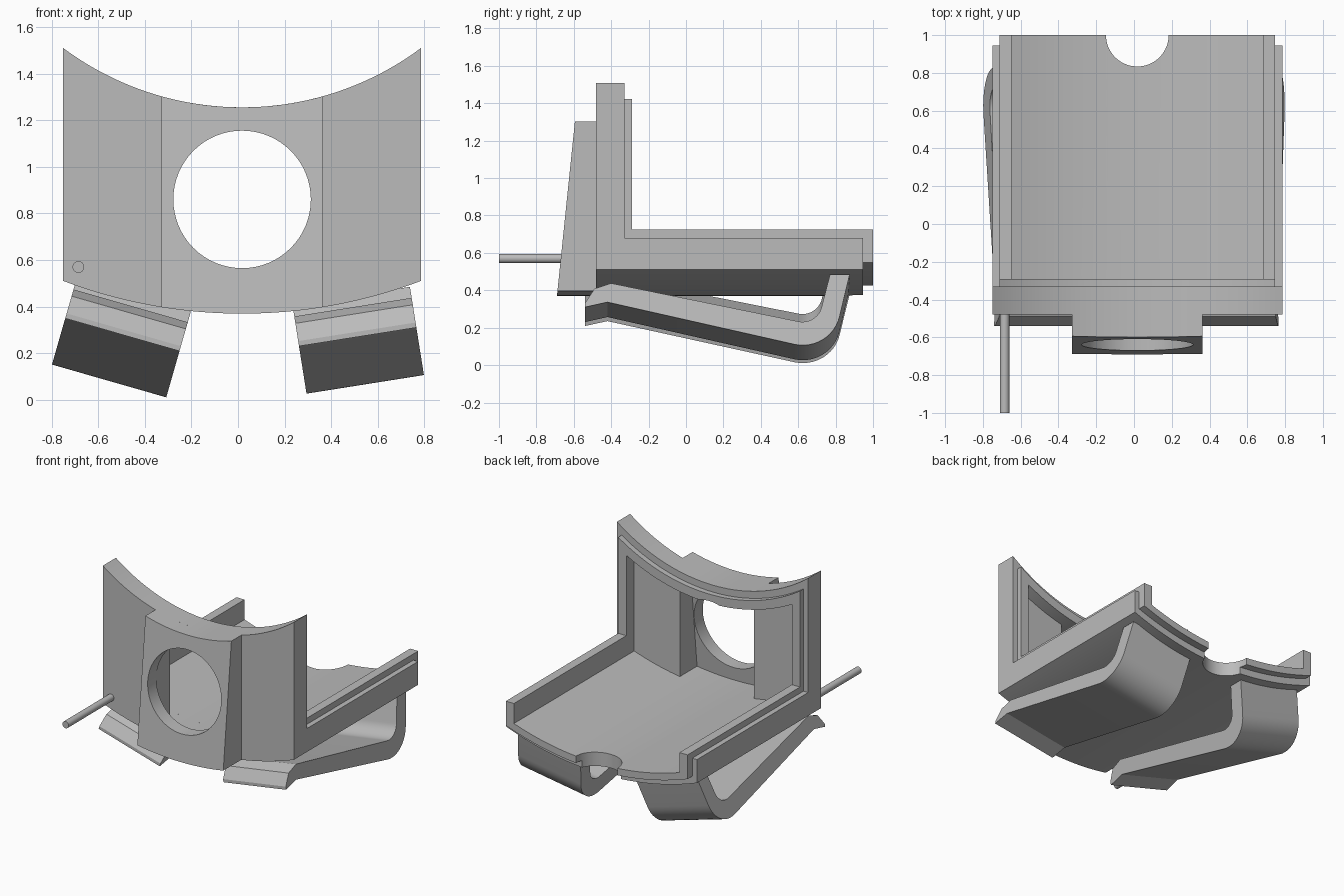
import bpy, bmesh, math
from mathutils import Vector, Matrix

if "Cube" in bpy.data.objects:
    bpy.data.objects.remove(bpy.data.objects["Cube"], do_unlink=True)

CX, CZ = 0.0175, 2.54          # shared centre of every curved surface

grey = bpy.data.materials.new("plain grey")
grey.use_nodes = True
grey.diffuse_color = (0.5, 0.5, 0.5, 1)
grey.node_tree.nodes["Principled BSDF"].inputs["Base Color"].default_value = (0.5, 0.5, 0.5, 1)


def make_object(name, bm):
    bmesh.ops.recalc_face_normals(bm, faces=bm.faces)
    mesh = bpy.data.meshes.new(name)
    bm.to_mesh(mesh)
    bm.free()
    mesh.materials.append(grey)
    ob = bpy.data.objects.new(name, mesh)
    bpy.context.collection.objects.link(ob)
    return ob


def prism(name, points, offset):
    """Extrude a closed 3D outline along an offset vector."""
    bm = bmesh.new()
    face = bm.faces.new([bm.verts.new(p) for p in points])
    ext = bmesh.ops.extrude_face_region(bm, geom=[face])
    verts = [g for g in ext["geom"] if isinstance(g, bmesh.types.BMVert)]
    bmesh.ops.translate(bm, verts=verts, vec=offset)
    return make_object(name, bm)


def curved_block(name, low_r, top_r, half, y0, y1, steps=40):
    """Block between two concentric arcs, cut off at x = CX +- half."""
    def arc(r):
        a = math.asin(half / r)
        angles = [a * (2 * i / steps - 1) for i in range(steps + 1)]
        return [(CX + r * math.sin(t), y0, CZ - r * math.cos(t)) for t in angles]
    return prism(name, arc(low_r) + arc(top_r)[::-1], (0, y1 - y0, 0))


def lean_front(ob, y0, slope):
    """Tilt the front face back as it rises."""
    front = min(v.co.y for v in ob.data.vertices)
    for v in ob.data.vertices:
        if v.co.y < front + 0.001:
            v.co.y = y0 + slope * (v.co.z - 0.37)


def cylinder(name, radius, centre, length, along_y=True):
    bm = bmesh.new()
    bmesh.ops.create_cone(bm, cap_ends=True, segments=64, radius1=radius,
                          radius2=radius, depth=length)
    if along_y:
        bmesh.ops.rotate(bm, verts=bm.verts, matrix=Matrix.Rotation(math.pi / 2, 3, 'X'))
    bmesh.ops.translate(bm, verts=bm.verts, vec=centre)
    return make_object(name, bm)


def cut_box(name, y0, z0):
    """Cutter that clears everything behind y0 and above z0."""
    pts = [(-2, y0, z0), (2, y0, z0), (2, y0, 3), (-2, y0, 3)]
    return prism(name, pts, (0, 3, 0))


def select_only(ob):
    bpy.ops.object.select_all(action='DESELECT')
    ob.select_set(True)
    bpy.context.view_layer.objects.active = ob


def cut(ob, cutters):
    select_only(ob)
    for c in cutters:
        mod = ob.modifiers.new("cut", 'BOOLEAN')
        mod.operation, mod.solver, mod.object = 'DIFFERENCE', 'EXACT', c
        bpy.ops.object.modifier_apply(modifier=mod.name)


# Main shell, inner lip and tapered front housing
shell = curved_block("outer_shell", 2.17, 1.285, 0.7675, -0.48, 0.945)
lip = curved_block("inner_lip", 2.12, 1.335, 0.73, -0.43, 1.0)
housing = curved_block("front_housing", 2.17, 1.285, 0.345, -0.69, -0.48)
lean_front(housing, -0.69, 0.103)

# Cutters
cavity = curved_block("cavity_cutter", 2.07, 1.40, 0.665, -0.38, 1.2)
recess = curved_block("recess_cutter", 2.07, 1.40, 0.298, -0.59, -0.3)
lean_front(recess, -0.59, 0.103)
window = cylinder("window_cutter", 0.295, (CX, -0.5, 0.86), 0.6)
notch = cylinder("notch_cutter", 0.166, (CX, 1.0, 0.5), 2, along_y=False)
shell_top = cut_box("shell_top_cutter", -0.33, 0.68)
lip_top = cut_box("lip_top_cutter", -0.29, 0.725)

cut(shell, [shell_top, cavity, recess, window, notch])
cut(lip, [lip_top, cavity, recess, window, notch])
cut(housing, [recess, window])
for c in (cavity, recess, window, notch, shell_top, lip_top):
    bpy.data.objects.remove(c, do_unlink=True)

# Side peg
peg = cylinder("front_peg", 0.025, (-0.685, -0.735, 0.57), 0.53)


def bend(prev, corner, nxt, size, steps=12):
    """Round a right-angled corner."""
    p = Vector(corner)
    d1 = (Vector(prev) - p).normalized()
    d2 = (Vector(nxt) - p).normalized()
    c = p + (d1 + d2) * size
    angles = [math.pi / 2 * i / steps for i in range(steps + 1)]
    return [tuple(c - size * (d2 * math.cos(a) + d1 * math.sin(a))) for a in angles]


def strap(name, x, z, tilt):
    """Bent strap leg; profile is (depth, height) in the tilted frame."""
    toe, heel_out, heel_in = (-0.42, 0.24), (0.875, 0.39), (0.77, 0.39)
    knee = (-0.40, 0.342)
    profile = [(-0.54, 0.213), toe]
    profile += bend(toe, (0.775, -0.033), heel_out, 0.2)
    profile += [heel_out, heel_in]
    profile += bend(heel_in, (0.70, 0.115), knee, 0.1)
    profile += [knee, (-0.49, 0.312), (-0.54, 0.235)]
    t = math.radians(tilt)
    pts = [(x - v * math.sin(t), y, z + v * math.cos(t)) for y, v in profile]
    return prism(name, pts, (0.51 * math.cos(t), 0, 0.51 * math.sin(t)))


left_strap = strap("left_strap", 0.295, 0.02, 9)
right_strap = strap("right_strap", -0.80, 0.145, -16)

for ob in (shell, lip, housing, peg, left_strap, right_strap):
    select_only(ob)
    bpy.ops.object.shade_smooth_by_angle(angle=math.radians(25))
